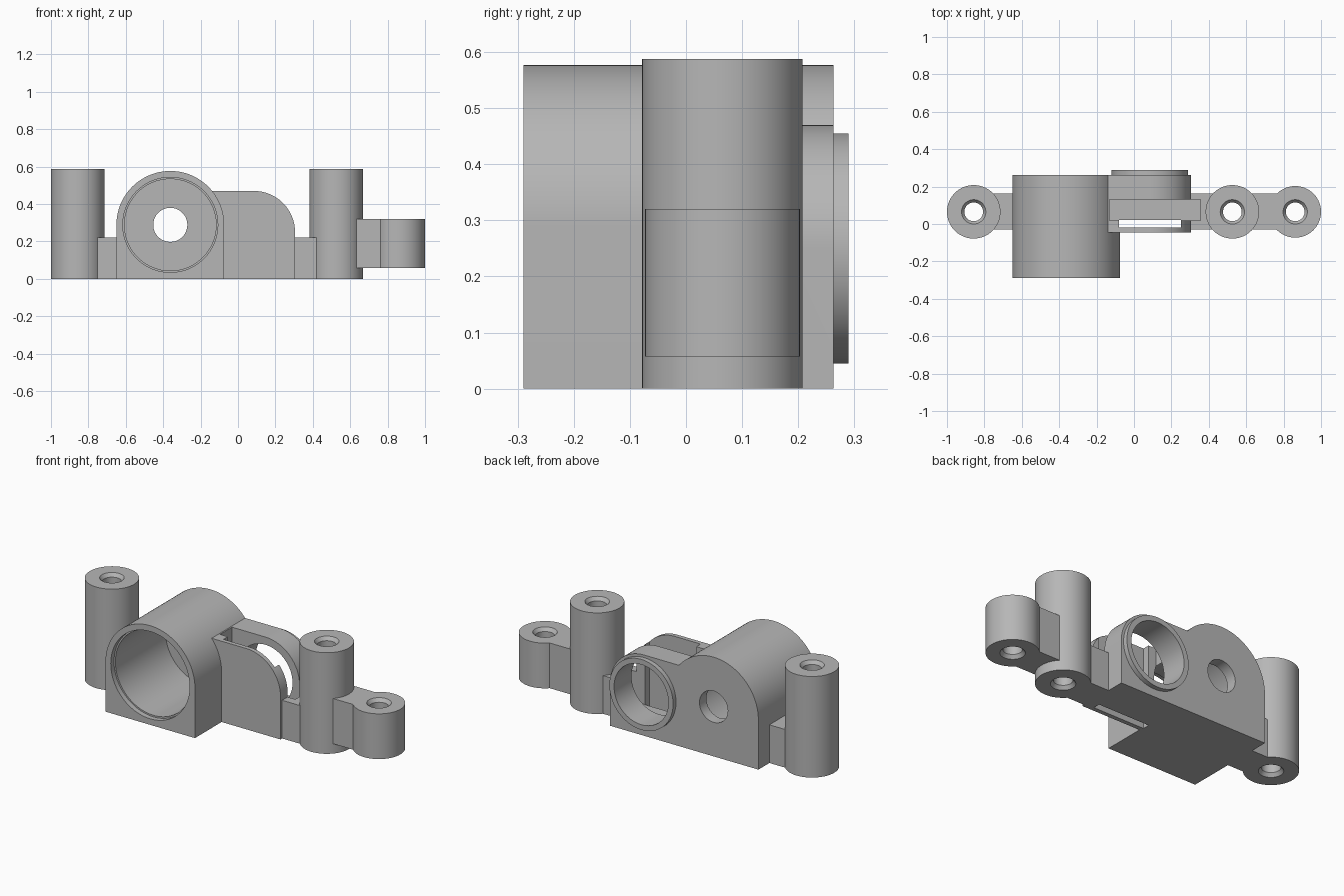
import bpy, bmesh, math
from mathutils import Matrix

cube = bpy.data.objects.get("Cube")
if cube:
    bpy.data.objects.remove(cube, do_unlink=True)

grey = bpy.data.materials.new("plain grey")
grey.use_nodes = True
COLOUR = (0.47, 0.47, 0.47, 1)
grey.diffuse_color = COLOUR
grey.node_tree.nodes["Principled BSDF"].inputs["Base Color"].default_value = COLOUR


def finish(name, bm):
    bmesh.ops.recalc_face_normals(bm, faces=bm.faces)
    mesh = bpy.data.meshes.new(name)
    bm.to_mesh(mesh)
    bm.free()
    mesh.materials.append(grey)
    ob = bpy.data.objects.new(name, mesh)
    bpy.context.collection.objects.link(ob)
    return ob


def box(name, x0, x1, y0, y1, z0, z1):
    bm = bmesh.new()
    bmesh.ops.create_cube(bm, size=1)
    for v in bm.verts:
        v.co = ((x0, x1)[v.co.x > 0], (y0, y1)[v.co.y > 0], (z0, z1)[v.co.z > 0])
    return finish(name, bm)


def extrude_y(name, outline, y0, y1):
    bm = bmesh.new()
    face = bm.faces.new([bm.verts.new((x, y0, z)) for x, z in outline])
    new = bmesh.ops.extrude_face_region(bm, geom=[face])["geom"]
    moved = [g for g in new if isinstance(g, bmesh.types.BMVert)]
    bmesh.ops.translate(bm, vec=(0, y1 - y0, 0), verts=moved)
    return finish(name, bm)


def arc(cx, cz, r, a0, a1, n):
    angles = [math.radians(a0 + (a1 - a0) * i / n) for i in range(n + 1)]
    return [(cx + r * math.cos(a), cz + r * math.sin(a)) for a in angles]


def disc(name, cx, cz, r, y0, y1):
    return extrude_y(name, arc(cx, cz, r, 0, 360, 96)[:-1], y0, y1)


def combine(target, operation, others):
    for other in others:
        mod = target.modifiers.new("combine", "BOOLEAN")
        mod.operation, mod.solver, mod.object = operation, "EXACT", other
        bpy.context.view_layer.objects.active = target
        bpy.ops.object.modifier_apply(modifier=mod.name)
        bpy.data.objects.remove(other, do_unlink=True)


def smooth(ob):
    bpy.ops.object.select_all(action="DESELECT")
    ob.select_set(True)
    bpy.context.view_layer.objects.active = ob
    bpy.ops.object.shade_smooth_by_angle(angle=math.radians(30))


def post(name, x, r, z0, z1):
    # hollow post with a chamfered hole at both ends
    hole, rim, c = 0.05, 0.065, 0.02
    profile = [(r, z0), (r, z1), (rim, z1), (hole, z1 - c), (hole, z0 + c), (rim, z0)]
    bm = bmesh.new()
    steps = 64
    rings = []
    for i in range(steps):
        turn = Matrix.Rotation(math.tau * i / steps, 3, "Z")
        ring = []
        for pr, pz in profile:
            v = bm.verts.new((pr, 0, pz))
            v.co = turn @ v.co
            v.co.x += x
            v.co.y += POST_Y
            ring.append(v)
        rings.append(ring)
    for i, ring in enumerate(rings):
        nxt = rings[(i + 1) % steps]
        for j in range(len(profile)):
            k = (j + 1) % len(profile)
            bm.faces.new((ring[j], nxt[j], nxt[k], ring[k]))
    smooth(finish(name, bm))


POST_Y = 0.065
TX, TZ, TR = -0.362, 0.289, 0.288    # large tube
LX, LZ, LR = 0.085, 0.25, 0.22       # lens holder
BACK = 0.263

# Screw posts and the raised bridge to the outer one
post("right_post", -0.857, 0.143, 0, 0.588)
post("left_post", 0.526, 0.143, 0, 0.588)
post("outer_left_post", 0.862, 0.138, 0.057, 0.32)
box("outer_bridge", 0.62, 0.775, -0.03, 0.162, 0.057, 0.32)

# Housing: arched tube, lens holder, side flanges and rear ring
housing = extrude_y("housing", [(TX - TR, 0), (TX + TR, 0)] + arc(TX, TZ, TR, 0, 180, 64), -0.29, BACK)
holder = extrude_y("holder", [(TX, 0), (LX + LR, 0)] + arc(LX, LZ, LR, 0, 90, 32) + [(TX, LZ + LR)], -0.045, BACK)
combine(housing, "UNION", [
    holder,
    box("right_flange", -0.765, -0.6, -0.03, 0.162, 0, 0.222),
    box("left_flange", 0.2, 0.435, -0.03, 0.162, 0, 0.222),
    disc("rear_ring", LX, LZ, 0.205, 0.2, 0.29),
])

# Bores, wide slot and narrow slot through the floor
combine(housing, "DIFFERENCE", [
    disc("tube_mouth", TX, TZ, 0.254, -0.4, -0.26),
    disc("tube_bore", TX, TZ, 0.245, -0.3, 0.2),
    disc("rear_hole", TX, TZ, 0.091, 0.1, 0.4),
    disc("lens_bore", LX, LZ, 0.175, 0.08, 0.4),
    box("wide_slot", -0.13, 0.355, 0.02, 0.13, 0.045, 0.7),
    box("narrow_slot", LX - 0.165, LX + 0.165, -0.02, 0.021, -0.1, 0.7),
])
smooth(housing)
